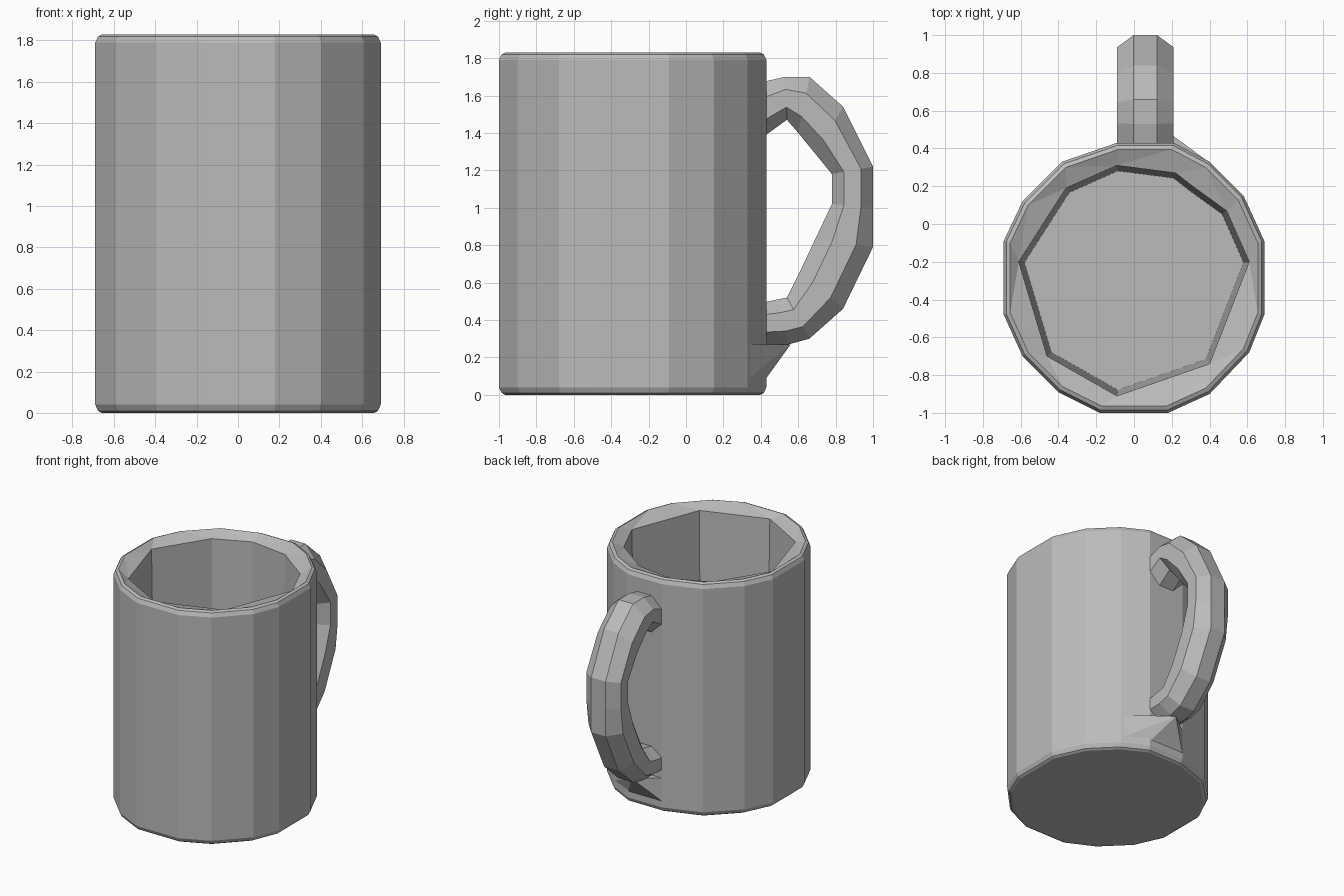
import bpy, bmesh, math
from mathutils import Vector

if "Cube" in bpy.data.objects:
    bpy.data.objects.remove(bpy.data.objects["Cube"])

grey = bpy.data.materials.new("plain grey")
grey.use_nodes = True
grey.diffuse_color = (0.5, 0.5, 0.5, 1)
grey.node_tree.nodes["Principled BSDF"].inputs["Base Color"].default_value = (0.5, 0.5, 0.5, 1)

AXIS = Vector((0, -0.28))


def finish(bm, name):
    bmesh.ops.recalc_face_normals(bm, faces=bm.faces)
    mesh = bpy.data.meshes.new(name)
    bm.to_mesh(mesh)
    bm.free()
    mesh.materials.append(grey)
    obj = bpy.data.objects.new(name, mesh)
    bpy.context.collection.objects.link(obj)
    return obj


def ring(bm, outline, z, scale=1.0):
    pts = [AXIS + (Vector(p) - AXIS) * scale for p in outline]
    return [bm.verts.new((p.x, p.y, z)) for p in pts]


def strip(bm, a, b):
    n = len(a)
    for i in range(n):
        j = (i + 1) % n
        bm.faces.new((a[i], a[j], b[j], b[i]))


def loop_edges(bm, loop):
    return [bm.edges.get((loop[i - 1], loop[i])) or bm.edges.new((loop[i - 1], loop[i]))
            for i in range(len(loop))]


# Cup: faceted outer wall, softened edges, coarse hollow
outer = [(-0.69, -0.09), (-0.69, -0.48), (-0.59, -0.7), (-0.4, -0.89),
         (-0.18, -1), (0.18, -1), (0.4, -0.9), (0.61, -0.68),
         (0.69, -0.48), (0.69, -0.09), (0.58, 0.15), (0.4, 0.33),
         (0.21, 0.43), (-0.09, 0.43), (-0.38, 0.33), (-0.59, 0.12)]
inner = [(-0.61, -0.2), (-0.46, -0.7), (-0.09, -0.91), (0.4, -0.74),
         (0.61, -0.2), (0.49, 0.07), (0.31, 0.2), (0.22, 0.27),
         (-0.09, 0.31), (-0.36, 0.19)]
bm = bmesh.new()
shell = [ring(bm, outer, z, s) for z, s in
         [(0, 0.955), (0.01, 0.98), (0.04, 1), (1.79, 1), (1.82, 0.98), (1.83, 0.95)]]
for low, high in zip(shell, shell[1:]):
    strip(bm, low, high)
bm.faces.new(shell[0])
lip = ring(bm, inner, 1.79)
floor = ring(bm, inner, 0.09, 0.95)
strip(bm, lip, floor)
bm.faces.new(floor)
bmesh.ops.bridge_loops(bm, edges=loop_edges(bm, shell[-1]) + loop_edges(bm, lip))
finish(bm, "cup")

# Handle: eight-sided loop, each section given by its outer and inner (y, z)
sections = [((0.40, 1.67), (0.40, 1.37)), ((0.53, 1.70), (0.54, 1.47)),
            ((0.66, 1.70), (0.60, 1.40)), ((0.84, 1.54), (0.69, 1.29)),
            ((1.00, 1.22), (0.78, 1.18)), ((1.00, 1.00), (0.78, 1.02)),
            ((1.00, 0.79), (0.69, 0.83)), ((0.84, 0.46), (0.61, 0.66)),
            ((0.66, 0.30), (0.54, 0.52)), ((0.55, 0.27), (0.49, 0.51)),
            ((0.40, 0.27), (0.40, 0.49))]
bm = bmesh.new()
rings = []
for out, inn in sections:
    mid = (Vector(out) + Vector(inn)) / 2
    half = (Vector(out) - Vector(inn)) / 2
    loop = []
    for k in range(8):
        a = math.radians(22.5 + 45 * k)
        grow = 1 / math.cos(math.radians(22.5))
        p = mid + half * math.sin(a) * grow
        loop.append(bm.verts.new((0.06 + 0.15 * math.cos(a) * grow, p.x, p.y)))
    rings.append(loop)
for a, b in zip(rings, rings[1:]):
    strip(bm, a, b)
bm.faces.new(rings[0])
bm.faces.new(rings[-1])
finish(bm, "handle")

# Wedge joining the lower handle end to the wall
bm = bmesh.new()
for p in [(0.38, 0.34, 0.27), (0.08, 0.56, 0.27), (-0.09, 0.43, 0.27),
          (0.38, 0.34, 0.09), (0.2, 0.43, 0.09), (-0.09, 0.43, 0.09)]:
    bm.verts.new(p)
bmesh.ops.convex_hull(bm, input=bm.verts)
finish(bm, "handle_wedge")
